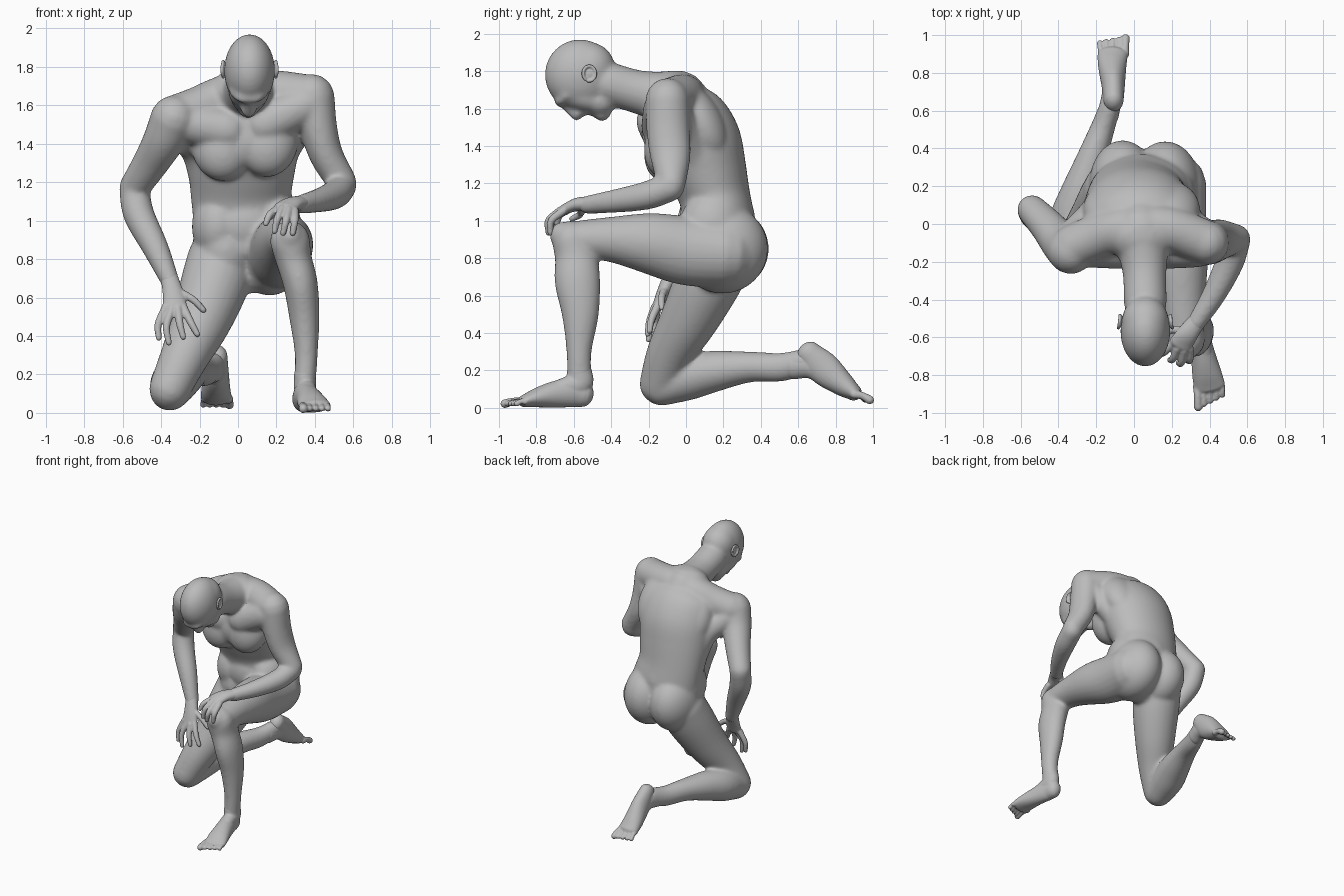
import bpy, bmesh, math
from mathutils import Vector, Matrix

cube = bpy.data.objects.get("Cube")
if cube:
    bpy.data.objects.remove(cube, do_unlink=True)

grey = bpy.data.materials.new("plain_grey")
grey.use_nodes = True
grey.diffuse_color = (0.5, 0.5, 0.5, 1)
bsdf = next(n for n in grey.node_tree.nodes if n.type == 'BSDF_PRINCIPLED')
bsdf.inputs["Base Color"].default_value = (0.5, 0.5, 0.5, 1)


def spline(keys, steps=5):
    """Catmull-Rom through (x, y, z, rx, ry) keys."""
    k = [Vector(p if len(p) == 5 else (*p, p[3])) for p in keys]
    k = [k[0] * 2 - k[1]] + k + [k[-1] * 2 - k[-2]]
    out = []
    for a, b, c, d in zip(k, k[1:], k[2:], k[3:]):
        for s in range(steps):
            t = s / steps
            out.append((b * 2 + (c - a) * t + (a * 2 - b * 5 + c * 4 - d) * t * t
                        + (b * 3 - a - c * 3 + d) * t ** 3) * 0.5)
    return out + [k[-2]]


def tube(bm, keys, sides=24):
    """Loft ellipses along a path, with rounded ends."""
    pts = spline(keys)
    mid = [(Vector(p[:3]), p[3], p[4]) for p in pts]
    dirs = [(mid[min(i + 1, len(mid) - 1)][0] - mid[max(i - 1, 0)][0]).normalized()
            for i in range(len(mid))]
    rings = [(c, t, rx, ry) for (c, rx, ry), t in zip(mid, dirs)]

    def cap(ring, sign):
        c, t, rx, ry = ring
        r = min(rx, ry)
        return [(c + t * sign * r * math.sin(a), t, rx * math.cos(a), ry * math.cos(a))
                for a in (math.radians(d) for d in (25, 50, 70, 84))]
    rings = cap(rings[0], -1)[::-1] + rings + cap(rings[-1], 1)
    loops = []
    for c, t, rx, ry in rings:
        ref = Vector((0, 1, 0)) if abs(t.x) > 0.85 else Vector((1, 0, 0))
        u = (ref - t * ref.dot(t)).normalized()
        v = t.cross(u)
        loops.append([bm.verts.new(c + u * rx * math.cos(a) + v * ry * math.sin(a))
                      for a in (2 * math.pi * i / sides for i in range(sides))])
    faces = [bm.faces.new(loops[0][::-1]), bm.faces.new(loops[-1])]
    for p, q in zip(loops, loops[1:]):
        for i in range(sides):
            j = (i + 1) % sides
            faces.append(bm.faces.new((p[i], p[j], q[j], q[i])))
    bmesh.ops.recalc_face_normals(bm, faces=faces)


def ball(bm, centre, radii, pitch=0):
    m = (Matrix.Translation(centre) @ Matrix.Rotation(math.radians(pitch), 4, 'X')
         @ Matrix.Diagonal((*radii, 1)))
    bmesh.ops.create_icosphere(bm, subdivisions=4, radius=1, matrix=m)


def finish(bm, name, voxel, smooth):
    """Fuse the overlapping masses into one smooth skin."""
    me = bpy.data.meshes.new(name)
    bm.to_mesh(me)
    bm.free()
    me.materials.append(grey)
    ob = bpy.data.objects.new(name, me)
    bpy.context.collection.objects.link(ob)
    rm = ob.modifiers.new("fuse", 'REMESH')
    rm.mode = 'VOXEL'
    rm.voxel_size = voxel
    rm.use_smooth_shade = True
    sm = ob.modifiers.new("soften", 'SMOOTH')
    sm.factor = 0.5
    sm.iterations = smooth


# ---- body -------------------------------------------------------------
bm = bmesh.new()
# torso, pelvis to collar
tube(bm, [(.05, .16, .74, .17, .12), (.05, .17, .83, .25, .19), (.04, .175, .98, .27, .195),
          (.018, .155, 1.12, .262, .19), (.018, .115, 1.26, .278, .212),
          (.028, .06, 1.42, .295, .235), (.04, -.01, 1.56, .285, .215),
          (.04, -.06, 1.655, .2, .15)], 36)
# shoulder girdle
tube(bm, [(-.32, -.12, 1.535, .12), (-.2, -.07, 1.58, .12), (-.08, -.03, 1.633, .12),
          (.06, -.02, 1.658, .125), (.2, -.03, 1.662, .12), (.36, -.09, 1.643, .118)])
# neck
tube(bm, [(.04, -.04, 1.645, .16), (.055, -.24, 1.685, .118), (.06, -.42, 1.735, .114)])
for s in (-1, 1):
    # chest plate, running out to the shoulder
    ball(bm, (.035 + s * .115, -.075, 1.415 + s * .01), (.165, .14, .205), -20)
    tube(bm, [(.04 + s * .1, -.125, 1.485 + s * .015, .115),
              (.04 + s * .3, -.125, 1.55 + s * .045, .105)])
    # shoulder blade and the muscle closing the back of the armpit
    ball(bm, (.04 + s * .14, .075, 1.5 + s * .02), (.17, .125, .23), 28)
    tube(bm, [(.015 + s * .17, .12, 1.18, .09), (.012 + s * .222, .045, 1.37, .09),
              (.025 + s * .335, -.07, 1.53 + s * .05, .1)])
    # hip, blending the waist into thigh and buttock
    ball(bm, (.045 + s * .145, .14, .97), (.14, .175, .19))
# breastbone, ribcage edge, belly, base of spine
ball(bm, (.035, -.07, 1.45), (.2, .135, .19), -20)
ball(bm, (.02, .05, 1.27), (.2, .155, .11), -15)
ball(bm, (.035, .09, .98), (.19, .13, .17))
ball(bm, (.045, .19, 1.0), (.2, .18, .21))
# buttocks
ball(bm, (.165, .195, .85), (.188, .243, .24))
ball(bm, (-.06, .205, .85), (.178, .238, .23))

# head: skull, face, jaw, chin
ball(bm, (.06, -.567, 1.78), (.132, .188, .19))
ball(bm, (.06, -.52, 1.815), (.125, .14, .14))
ball(bm, (.057, -.56, 1.665), (.105, .145, .08), -20)
ball(bm, (.055, -.47, 1.64), (.094, .095, .08), -20)
ball(bm, (.053, -.45, 1.588), (.055, .052, .057))
tube(bm, [(.057, -.665, 1.63, .022), (.056, -.62, 1.59, .026), (.055, -.585, 1.567, .035)], 12)
for s in (-1, 1):
    tube(bm, [(.057, -.68, 1.632, .022), (.057 + s * .045, -.675, 1.637, .024),
              (.057 + s * .085, -.64, 1.67, .022)], 10)
    ball(bm, (.055 + s * .024, -.58, 1.573), (.02, .02, .02))
for y in (-.54, -.508):
    ball(bm, (.054, y, 1.585), (.04, .018, .026))

# left arm, resting across the raised knee
tube(bm, [(.385, -.1, 1.645, .118), (.418, -.095, 1.48, .099, .116), (.46, -.083, 1.34, .088, .108),
          (.54, -.078, 1.2, .078)])
tube(bm, [(.54, -.085, 1.18, .078), (.503, -.21, 1.135, .076), (.42, -.38, 1.105, .063),
          (.325, -.53, 1.085, .049)])
# right arm, hanging to the lowered thigh
tube(bm, [(-.335, -.145, 1.53, .122), (-.385, -.1, 1.42, .109), (-.455, -.015, 1.3, .094),
          (-.54, .075, 1.17, .08)])
tube(bm, [(-.54, .075, 1.16, .079), (-.515, .04, 1.03, .081), (-.43, -.025, .86, .069),
          (-.355, -.08, .69, .05)])

# left leg, raised
tube(bm, [(.2, .2, .825, .185), (.22, 0, .84, .165, .185), (.24, -.2, .88, .152, .163),
          (.257, -.4, .9, .122), (.268, -.57, .902, .1)])
tube(bm, [(.27, -.612, .895, .105), (.29, -.587, .8, .095, .115), (.325, -.58, .67, .09, .122),
          (.345, -.565, .5, .079, .1), (.355, -.572, .3, .06, .068), (.345, -.57, .13, .058, .067)])
ball(bm, (.272, -.66, .92), (.065, .068, .075))
# right leg, kneeling
tube(bm, [(-.085, .18, .8, .178), (-.125, .11, .66, .177), (-.195, .015, .47, .154),
          (-.28, -.085, .29, .126), (-.355, -.142, .127, .108)])
tube(bm, [(-.355, -.13, .115, .106), (-.33, .01, .162, .122), (-.285, .15, .195, .111),
          (-.225, .34, .218, .083), (-.165, .51, .217, .065, .077), (-.12, .64, .25, .056, .068)])
finish(bm, "body", 0.0105, 20)

# ---- hands ------------------------------------------------------------


def hand(name, palm, digits, r=.0195):
    b = bmesh.new()
    tube(b, palm)
    for d in digits:
        tube(b, [(*p, r * f) for p, f in zip(d, (1.15, 1.0, .8))], 12)
    finish(b, name, 0.006, 3)


hand("left_hand",
     [(.345, -.5, 1.09, .044, .042), (.285, -.58, 1.087, .056, .036), (.245, -.64, 1.066, .064, .028)],
     [((.295, -.66, 1.05), (.295, -.72, 1.0), (.285, -.725, .935)),
      ((.265, -.67, 1.055), (.25, -.735, 1.0), (.235, -.735, .935)),
      ((.23, -.66, 1.06), (.205, -.715, 1.01), (.19, -.72, .945)),
      ((.205, -.63, 1.06), (.165, -.675, 1.03), (.145, -.69, .985)),
      ((.26, -.56, 1.07), (.19, -.565, 1.035), (.15, -.61, 1.01))])
hand("right_hand",
     [(-.36, -.075, .715, .044, .042), (-.337, -.12, .62, .055, .035), (-.328, -.15, .55, .064, .028)],
     [((-.375, -.15, .55), (-.415, -.165, .46), (-.412, -.175, .39)),
      ((-.343, -.16, .54), (-.372, -.19, .45), (-.36, -.2, .365)),
      ((-.312, -.165, .54), (-.302, -.195, .46), (-.285, -.205, .395)),
      ((-.285, -.15, .55), (-.245, -.185, .47), (-.212, -.195, .41)),
      ((-.31, -.115, .63), (-.235, -.13, .59), (-.18, -.13, .535))])

# ---- feet -------------------------------------------------------------


def foot(name, sole, instep, toes):
    b = bmesh.new()
    tube(b, sole)
    tube(b, instep)
    for i, (base, tip) in enumerate(toes):
        r = .024 if i == 0 else .0165
        m = [(p + q) / 2 for p, q in zip(base, tip)]
        m[2] += .008
        tube(b, [(*base, r), (*m, r * .85), (*tip, r)], 12)
    finish(b, name, 0.006, 5)


foot("left_foot",
     [(.337, -.55, .073, .056, .07), (.347, -.61, .082, .06, .08), (.367, -.7, .072, .066, .071),
      (.385, -.79, .055, .078, .054), (.4, -.86, .037, .084, .035)],
     [(.348, -.57, .2, .057, .066), (.35, -.575, .13, .056, .074), (.365, -.66, .11, .047),
      (.382, -.76, .072, .045)],
     [((.335 + .033 * i, -.86, .032), (.34 + .032 * i, -.968 + .016 * i, .022)) for i in range(5)])
foot("right_foot",
     [(-.108, .655, .295, .053, .066), (-.11, .735, .212, .062, .088), (-.115, .835, .128, .075, .066),
      (-.113, .895, .083, .08, .045)],
     [(-.14, .57, .225, .058, .073), (-.118, .67, .225, .055, .07), (-.112, .78, .145, .05)],
     [((-.048 - .032 * i, .9, .072), (-.045 - .034 * i, .982 - .006 * i, .042)) for i in range(5)])

# ---- ears -------------------------------------------------------------
for name, x, s in (("left_ear", .192, 1), ("right_ear", -.072, -1)):
    b = bmesh.new()
    ball(b, (x - s * .006, -.515, 1.785), (.014, .03, .034))
    tube(b, [(x + s * (.012 - .01 * abs(math.cos(a / 2))), -.517 + .033 * math.cos(a),
              1.787 + .04 * math.sin(a), .009)
             for a in (math.radians(d) for d in range(-100, 231, 30))], 10)
    finish(b, name, 0.005, 2)
